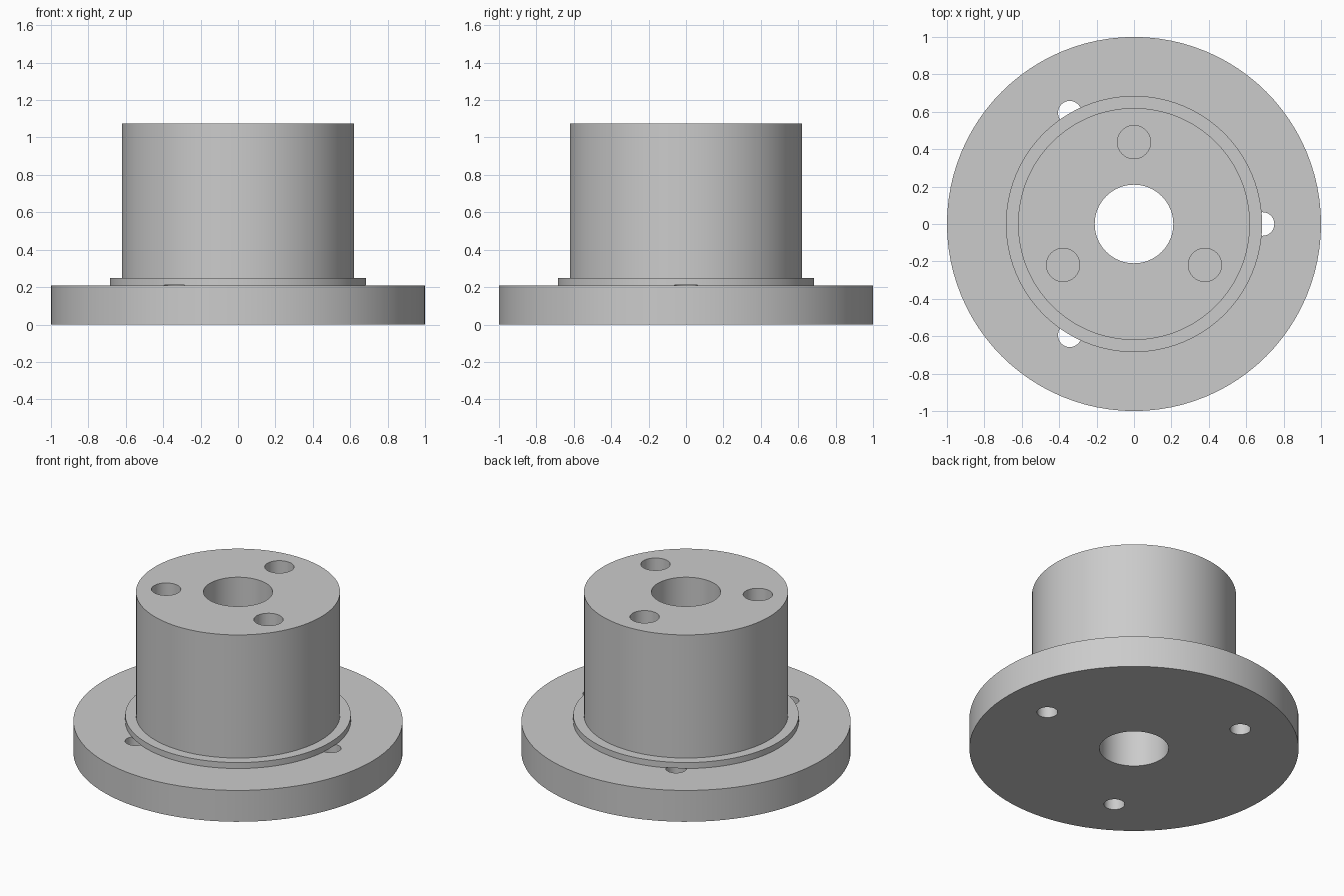
import bpy
import bmesh
from math import cos, sin, pi, radians
from mathutils import Matrix, Vector

if "Cube" in bpy.data.objects:
    bpy.data.objects.remove(bpy.data.objects["Cube"])

SEGMENTS = 96
BORE, FLANGE, RING, HUB = 0.21, 1.0, 0.685, 0.62
FLANGE_TOP, RING_TOP, HUB_TOP = 0.21, 0.25, 1.075

grey = bpy.data.materials.new("plain grey")
grey.use_nodes = True
colour = (0.6, 0.6, 0.6, 1)
grey.diffuse_color = colour
grey.node_tree.nodes["Principled BSDF"].inputs["Base Color"].default_value = colour


def add_object(name, bm):
    bmesh.ops.recalc_face_normals(bm, faces=bm.faces)
    mesh = bpy.data.meshes.new(name)
    bm.to_mesh(mesh)
    bm.free()
    mesh.materials.append(grey)
    obj = bpy.data.objects.new(name, mesh)
    bpy.context.collection.objects.link(obj)
    return obj


def lathe(name, profile):
    """Spin a closed (radius, height) outline about the z axis."""
    bm = bmesh.new()
    verts = [bm.verts.new((r, 0, z)) for r, z in profile]
    edges = [bm.edges.new((a, b)) for a, b in zip(verts, verts[1:] + verts[:1])]
    bmesh.ops.spin(bm, geom=verts + edges, cent=(0, 0, 0), axis=(0, 0, 1),
                   angle=2 * pi, steps=SEGMENTS, use_merge=True)
    bmesh.ops.remove_doubles(bm, verts=bm.verts, dist=0.0001)
    return add_object(name, bm)


def hole_cutters(name, radius, distance, bottom, top, start):
    """Three upright cylinders spaced evenly around the z axis."""
    bm = bmesh.new()
    for i in range(3):
        a = radians(start + 120 * i)
        centre = Vector((distance * cos(a), distance * sin(a), (bottom + top) / 2))
        bmesh.ops.create_cone(bm, cap_ends=True, segments=48, radius1=radius,
                              radius2=radius, depth=top - bottom,
                              matrix=Matrix.Translation(centre))
    cutter = add_object(name, bm)
    cutter.hide_render = True
    return cutter


# Stepped body: wide flange, thin shoulder ring, tall hub and central bore
body = lathe("flanged_hub", [
    (BORE, 0), (FLANGE, 0), (FLANGE, FLANGE_TOP), (RING, FLANGE_TOP),
    (RING, RING_TOP), (HUB, RING_TOP), (HUB, HUB_TOP), (BORE, HUB_TOP)])

# Flange holes stop under the ring; hub holes are blind from the top
cutters = [
    hole_cutters("flange_hole_cutter", 0.063, 0.687, -0.1, FLANGE_TOP + 0.001, 0),
    hole_cutters("hub_hole_cutter", 0.089, 0.438, 0.5, HUB_TOP + 0.1, 90)]

bpy.ops.object.select_all(action="DESELECT")
bpy.context.view_layer.objects.active = body
body.select_set(True)
for cutter in cutters:
    mod = body.modifiers.new(cutter.name, "BOOLEAN")
    mod.operation = "DIFFERENCE"
    mod.solver = "EXACT"
    mod.object = cutter
    bpy.ops.object.modifier_apply(modifier=mod.name)
    bpy.data.objects.remove(cutter)

bpy.ops.object.shade_smooth_by_angle(angle=radians(30))
